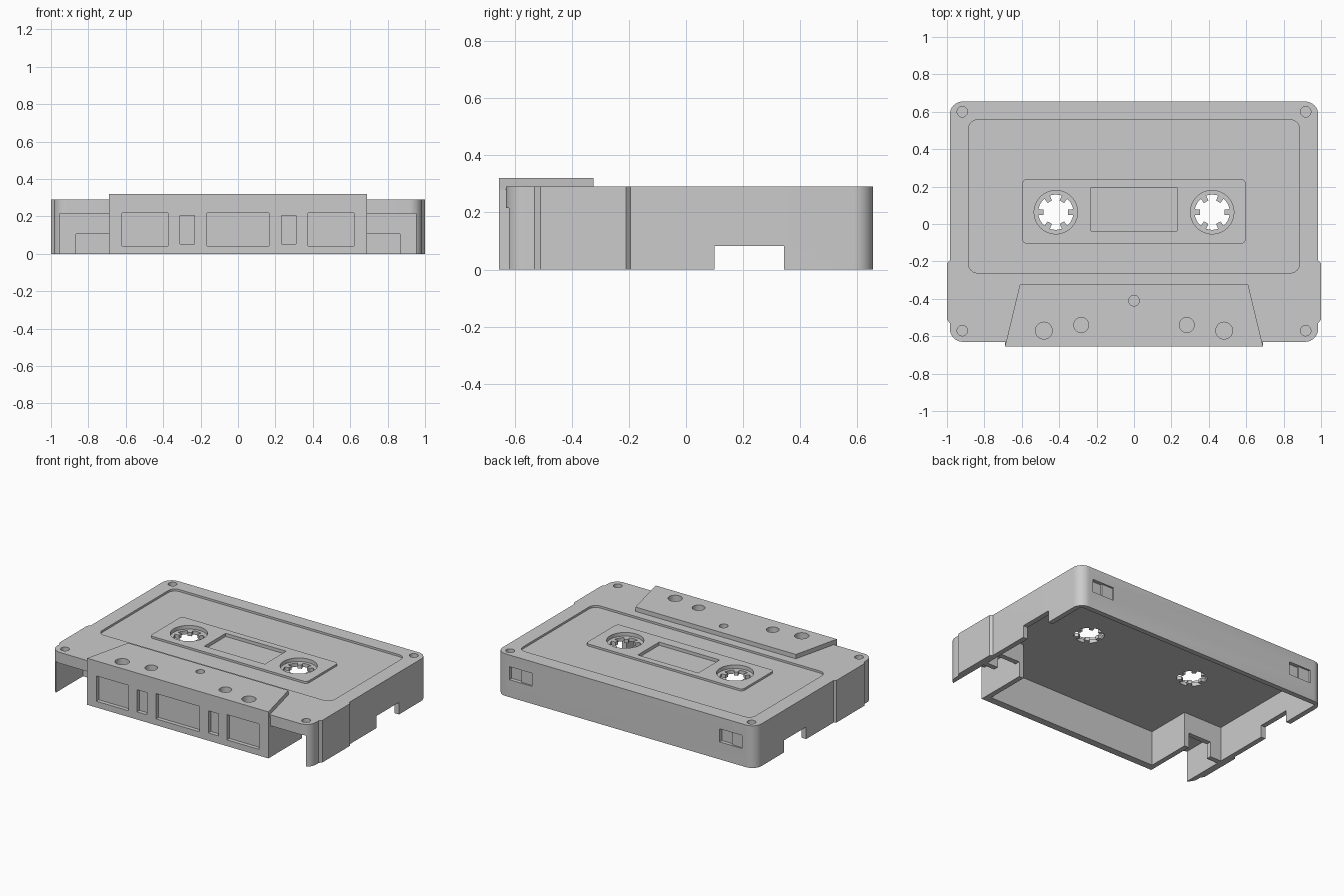
import bpy
import bmesh
from math import cos, sin, pi, radians

cube = bpy.data.objects.get("Cube")
if cube:
    bpy.data.objects.remove(cube, do_unlink=True)

grey = bpy.data.materials.new("plain grey")
grey.use_nodes = True
grey.diffuse_color = (0.6, 0.6, 0.6, 1)
grey.node_tree.nodes["Principled BSDF"].inputs["Base Color"].default_value = (0.6, 0.6, 0.6, 1)


def prism(name, points, z0, z1):
    """Extrude a counter-clockwise outline from z0 to z1."""
    bm = bmesh.new()
    face = bm.faces.new([bm.verts.new((x, y, z0)) for x, y in points])
    top = bmesh.ops.extrude_face_region(bm, geom=[face])["geom"]
    verts = [g for g in top if isinstance(g, bmesh.types.BMVert)]
    bmesh.ops.translate(bm, verts=verts, vec=(0, 0, z1 - z0))
    bmesh.ops.recalc_face_normals(bm, faces=bm.faces[:])
    mesh = bpy.data.meshes.new(name)
    bm.to_mesh(mesh)
    bm.free()
    mesh.materials.append(grey)
    obj = bpy.data.objects.new(name, mesh)
    bpy.context.collection.objects.link(obj)
    return obj


def arc(cx, cy, r, start, end, n):
    return [(cx + r * cos(radians(start + (end - start) * i / n)),
             cy + r * sin(radians(start + (end - start) * i / n))) for i in range(n + 1)]


def circle(cx, cy, r, n=32):
    return arc(cx, cy, r, 0, 360, n)[:-1]


def rect(x0, x1, y0, y1):
    return [(x0, y0), (x1, y0), (x1, y1), (x0, y1)]


def rounded(x0, x1, y0, y1, r, n=8):
    return (arc(x0 + r, y0 + r, r, 180, 270, n) + arc(x1 - r, y0 + r, r, 270, 360, n)
            + arc(x1 - r, y1 - r, r, 0, 90, n) + arc(x0 + r, y1 - r, r, 90, 180, n))


def mirrored(half):
    """Complete a right half outline, listed from front to back."""
    return half + [(-x, y) for x, y in reversed(half)]


def combine(target, tool, operation="DIFFERENCE"):
    mod = target.modifiers.new(tool.name, "BOOLEAN")
    mod.operation = operation
    mod.solver = "EXACT"
    mod.object = tool
    bpy.context.view_layer.update()
    graph = bpy.context.evaluated_depsgraph_get()
    mesh = bpy.data.meshes.new_from_object(target.evaluated_get(graph))
    target.modifiers.clear()
    target.data = mesh
    bpy.data.objects.remove(tool, do_unlink=True)


def cut(points, z0, z1):
    combine(shell, prism("cutter", points, z0, z1))


def add(points, z0, z1):
    combine(shell, prism("addition", points, z0, z1), "UNION")


# Outer shell with rounded corners and side grips
TOP = 0.29
outline = mirrored(arc(0.915, -0.56, 0.07, 270, 360, 8)
                   + [(0.985, -0.53), (1.0, -0.51), (1.0, -0.21), (0.985, -0.195)]
                   + arc(0.915, 0.585, 0.07, 0, 90, 8))
shell = prism("cassette_shell", outline, 0, TOP)

# Front block and the raised tapered plate above it
add(rect(-0.69, 0.69, -0.655, -0.4), 0, 0.28)
add(mirrored([(0.69, -0.655), (0.61, -0.323)]), 0.27, 0.32)

# Hollow underside
cut(mirrored([(0.655, -0.605), (0.655, -0.29), (0.95, -0.29), (0.95, 0.62)]), -0.1, 0.24)

# Recessed label area, raised middle panel and shallow window
cut(rounded(-0.885, 0.885, -0.262, 0.557, 0.05), 0.276, 0.4)
add(rounded(-0.597, 0.597, -0.105, 0.24, 0.025), 0.262, TOP)
cut(rect(-0.23, 0.23, -0.037, 0.195), 0.268, 0.4)

# Toothed hub opening
gear = []
for k in range(6):
    a = k * 60
    gear += [(0.066 * cos(radians(a + d)), 0.066 * sin(radians(a + d))) for d in (-12, 12)]
    gear += arc(0, 0, 0.094, a + 10, a + 50, 8)

for s in (-1, 1):
    # Hub step and opening
    cut(circle(s * 0.418, 0.063, 0.116, 48), 0.265, 0.4)
    cut([(s * 0.418 + x, 0.063 + y) for x, y in gear], 0.1, 0.4)

    # Screw holes and plate holes
    for y in (0.6, -0.57):
        cut(circle(s * 0.918, y, 0.028), 0.26, 0.4)
    cut(circle(s * 0.482, -0.57, 0.045), 0.275, 0.4)
    cut(circle(s * 0.282, -0.54, 0.04), 0.275, 0.4)

    # Open front corners with a low notch in the wall behind
    def side_cut(x0, x1, y0, y1, z0, z1):
        cut(rect(*sorted((s * x0, s * x1)), y0, y1), z0, z1)

    side_cut(0.69, 0.952, -0.7, -0.325, -0.1, 0.215)
    side_cut(0.69, 0.865, -0.34, -0.27, -0.1, 0.105)

    # Side wall notch
    side_cut(0.9, 1.1, 0.1, 0.343, -0.1, 0.083)

    # Front face pockets
    side_cut(0.375, 0.62, -0.7, -0.628, 0.043, 0.217)
    side_cut(0.233, 0.31, -0.7, -0.628, 0.053, 0.205)

    # Stepped pockets in the back face
    mid = s * 0.8
    cut(rect(mid - 0.085, mid + 0.085, 0.643, 0.7), 0.12, 0.21)
    cut(rect(mid, mid + 0.085, 0.63, 0.7), 0.12, 0.21)

# Centre hole and centre front pocket
cut(circle(0, -0.41, 0.028), 0.275, 0.4)
cut(rect(-0.165, 0.165, -0.7, -0.628), 0.043, 0.217)

# Smooth the curved walls, keep the edges sharp
bpy.ops.object.select_all(action="DESELECT")
shell.select_set(True)
bpy.context.view_layer.objects.active = shell
bpy.ops.object.shade_smooth_by_angle(angle=radians(25))
